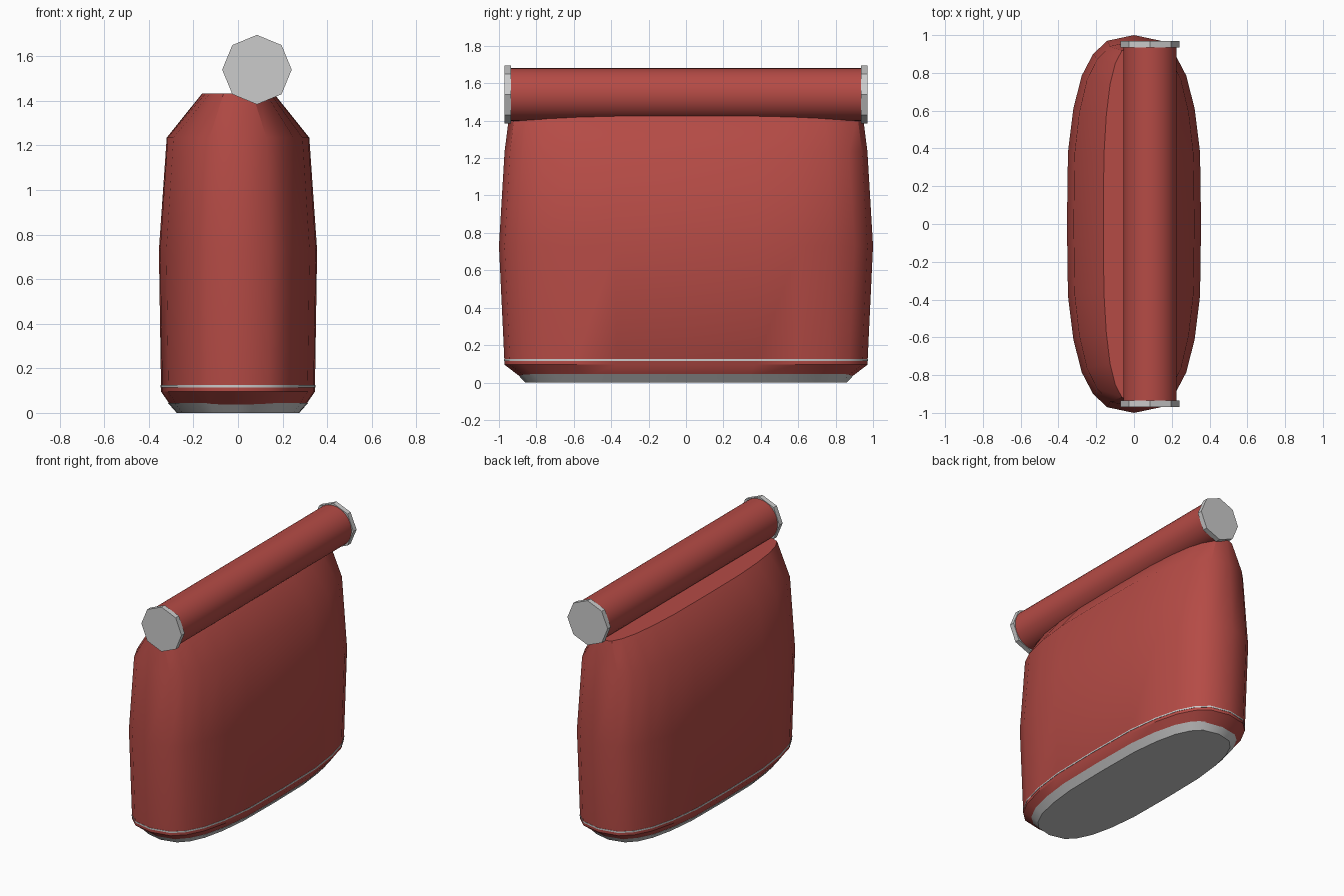
import bpy, bmesh, math

if "Cube" in bpy.data.objects:
    bpy.data.objects.remove(bpy.data.objects["Cube"])

red = bpy.data.materials.new("red_fabric")
red.diffuse_color = (0.46, 0.07, 0.06, 1)
red.use_nodes = True
red.node_tree.nodes["Principled BSDF"].inputs["Base Color"].default_value = red.diffuse_color

# Quarter outline of the rounded oval plan, in unit half-widths
QUARTER = [(1, 0), (0.985, 0.38), (0.905, 0.61), (0.78, 0.785),
           (0.61, 0.90), (0.40, 0.97)]


def oval():
    right = QUARTER + [(0, 1)] + [(-x, y) for x, y in reversed(QUARTER)]
    return right + [(-x, -y) for x, y in right[1:-1]]


def finish(bm, name, mat, angle):
    bmesh.ops.recalc_face_normals(bm, faces=bm.faces)
    mesh = bpy.data.meshes.new(name)
    bm.to_mesh(mesh)
    bm.free()
    obj = bpy.data.objects.new(name, mesh)
    bpy.context.collection.objects.link(obj)
    if mat:
        mesh.materials.append(mat)
    if angle:
        bpy.ops.object.select_all(action='DESELECT')
        obj.select_set(True)
        bpy.context.view_layer.objects.active = obj
        bpy.ops.object.shade_smooth_by_angle(angle=math.radians(angle))
    return obj


def loft(name, sections, mat=None, angle=35):
    """Skin oval rings given as (z, half width x, half width y)."""
    bm = bmesh.new()
    rings = [[bm.verts.new((x * hx, y * hy, z)) for x, y in oval()]
             for z, hx, hy in sections]
    n = len(rings[0])
    for a, b in zip(rings, rings[1:]):
        for i in range(n):
            j = (i + 1) % n
            bm.faces.new((a[i], a[j], b[j], b[i]))
    bm.faces.new(rings[0])
    bm.faces.new(rings[-1])
    return finish(bm, name, mat, angle)


def rod(name, sides, radius, y0, y1, mat=None, angle=None):
    """Cylinder along y on the roll axis, with a corner pointing up."""
    bm = bmesh.new()
    ends = [[bm.verts.new((0.085 + radius * math.cos(2 * math.pi * i / sides), y,
                           1.54 + radius * math.sin(2 * math.pi * i / sides)))
             for i in range(sides)] for y in (y0, y1)]
    for i in range(sides):
        j = (i + 1) % sides
        bm.faces.new((ends[0][i], ends[0][j], ends[1][j], ends[1][i]))
    for ring in ends:
        bm.faces.new(ring)
    return finish(bm, name, mat, angle)


# Bag body
loft("bag_body", [(0.03, 0.30, 0.885), (0.095, 0.345, 0.97), (0.73, 0.355, 1.0),
                  (1.235, 0.32, 0.97), (1.432, 0.162, 0.945)], red)

# Grey sole and thin trim line above it
loft("base", [(0, 0.275, 0.86), (0.045, 0.315, 0.902)])
loft("trim_band", [(0.115, 0.3475, 0.973), (0.125, 0.3475, 0.973)])

# Rolled top with eight-sided end caps
rod("top_roll", 32, 0.141, -0.95, 0.95, red, 35)
for side, label in ((-1, "front"), (1, "back")):
    rod(label + "_roll_cap", 8, 0.156, side * 0.935, side * 0.97)
